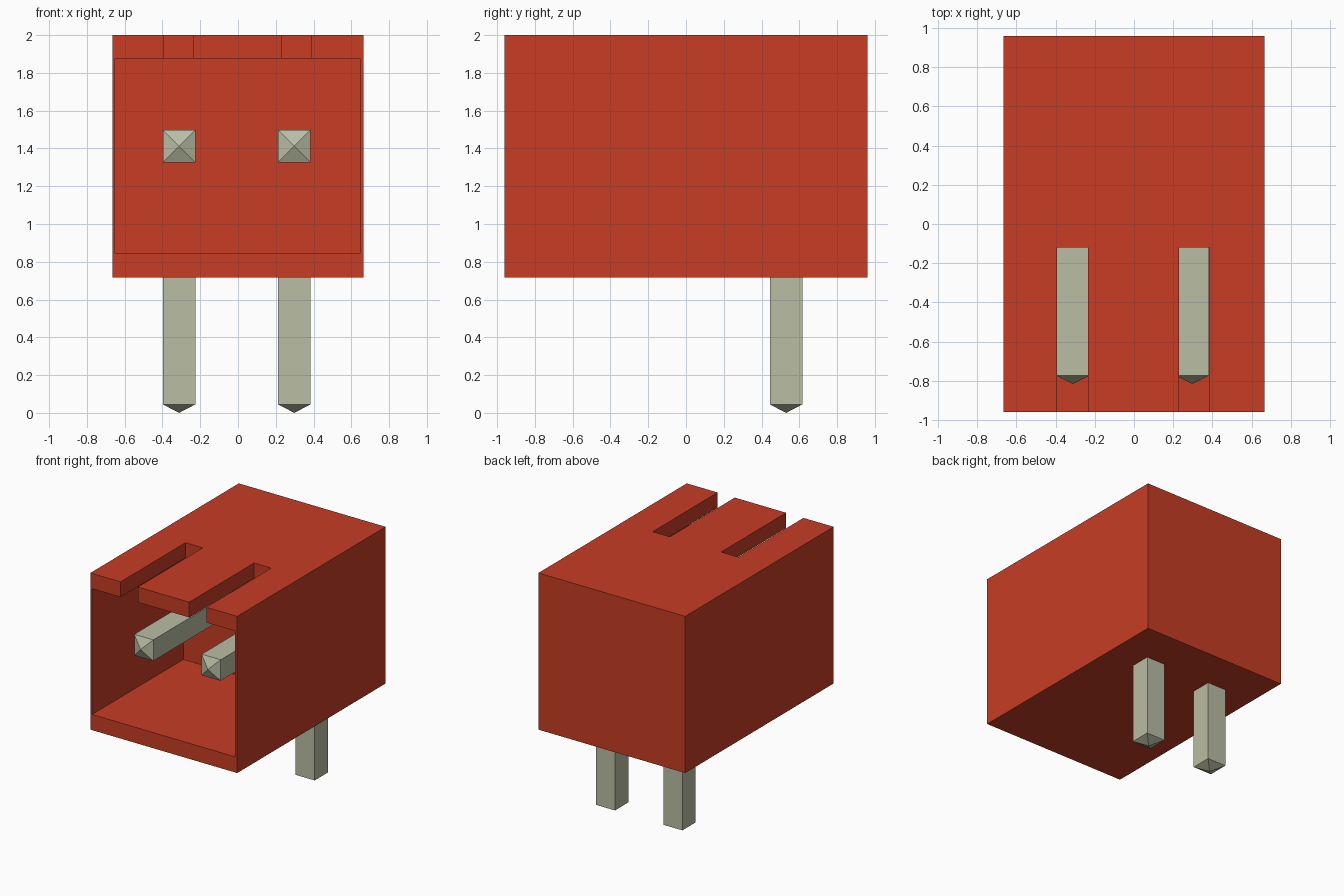
import bpy, bmesh
from mathutils import Vector

cube = bpy.data.objects.get("Cube")
if cube:
    bpy.data.objects.remove(cube, do_unlink=True)


def material(name, rgb):
    m = bpy.data.materials.new(name)
    m.use_nodes = True
    m.diffuse_color = (*rgb, 1)
    for n in m.node_tree.nodes:
        if n.type == 'BSDF_PRINCIPLED':
            n.inputs["Base Color"].default_value = (*rgb, 1)
            n.inputs["Roughness"].default_value = 0.6
    return m


red = material("red plastic", (0.57, 0.046, 0.018))
metal = material("pale metal", (0.49, 0.51, 0.37))


def add_object(name, bm, mat):
    bmesh.ops.recalc_face_normals(bm, faces=bm.faces[:])
    mesh = bpy.data.meshes.new(name)
    bm.to_mesh(mesh)
    bm.free()
    mesh.materials.append(mat)
    ob = bpy.data.objects.new(name, mesh)
    bpy.context.scene.collection.objects.link(ob)
    return ob


def box(name, lo, hi, mat):
    bm = bmesh.new()
    bmesh.ops.create_cube(bm, size=1)
    lo, hi = Vector(lo), Vector(hi)
    for v in bm.verts:
        v.co = (lo + hi) / 2 + v.co * (hi - lo)
    return add_object(name, bm, mat)


def cut(target, lo, hi):
    cutter = box("cutter", lo, hi, red)
    cutter.hide_render = True
    mod = target.modifiers.new("cut", 'BOOLEAN')
    mod.operation = 'DIFFERENCE'
    mod.solver = 'EXACT'
    mod.object = cutter
    bpy.ops.object.select_all(action='DESELECT')
    target.select_set(True)
    bpy.context.view_layer.objects.active = target
    bpy.ops.object.modifier_apply(modifier=mod.name)
    bpy.data.objects.remove(cutter, do_unlink=True)


# Housing: open at the front, with two slots in the roof
housing = box("housing", (-0.665, -0.96, 0.717), (0.665, 0.96, 2.0), red)
cut(housing, (-0.65, -1.1, 0.845), (0.647, 0.22, 1.875))
for x0, x1 in ((-0.392, -0.235), (0.23, 0.386)):
    cut(housing, (x0, -1.1, 1.7), (x1, -0.12, 2.1))


# Pins: right-angle square bars with pyramid tips at both ends
def pin(name, x):
    half = 0.086
    y_front, y_in, y_out = -0.773, 0.444, 0.616
    z_low, z_in, z_out = 0.045, 1.326, 1.498
    profile = [(y_front, z_in), (y_in, z_in), (y_in, z_low),
               (y_out, z_low), (y_out, z_out), (y_front, z_out)]
    bm = bmesh.new()
    sides = [[bm.verts.new((x + s * half, y, z)) for y, z in profile] for s in (-1, 1)]
    a, b = sides
    for side in sides:
        bm.faces.new(side)
    ends = []
    for i in range(6):
        j = (i + 1) % 6
        f = bm.faces.new((a[i], a[j], b[j], b[i]))
        if i in (2, 5):
            ends.append(f)
    tips = (Vector((x, (y_in + y_out) / 2, 0)),
            Vector((x, -0.816, (z_in + z_out) / 2)))
    for f, tip in zip(ends, tips):
        bmesh.ops.poke(bm, faces=[f])["verts"][0].co = tip
    return add_object(name, bm, metal)


pin("right_pin", -0.312)
pin("left_pin", 0.298)
